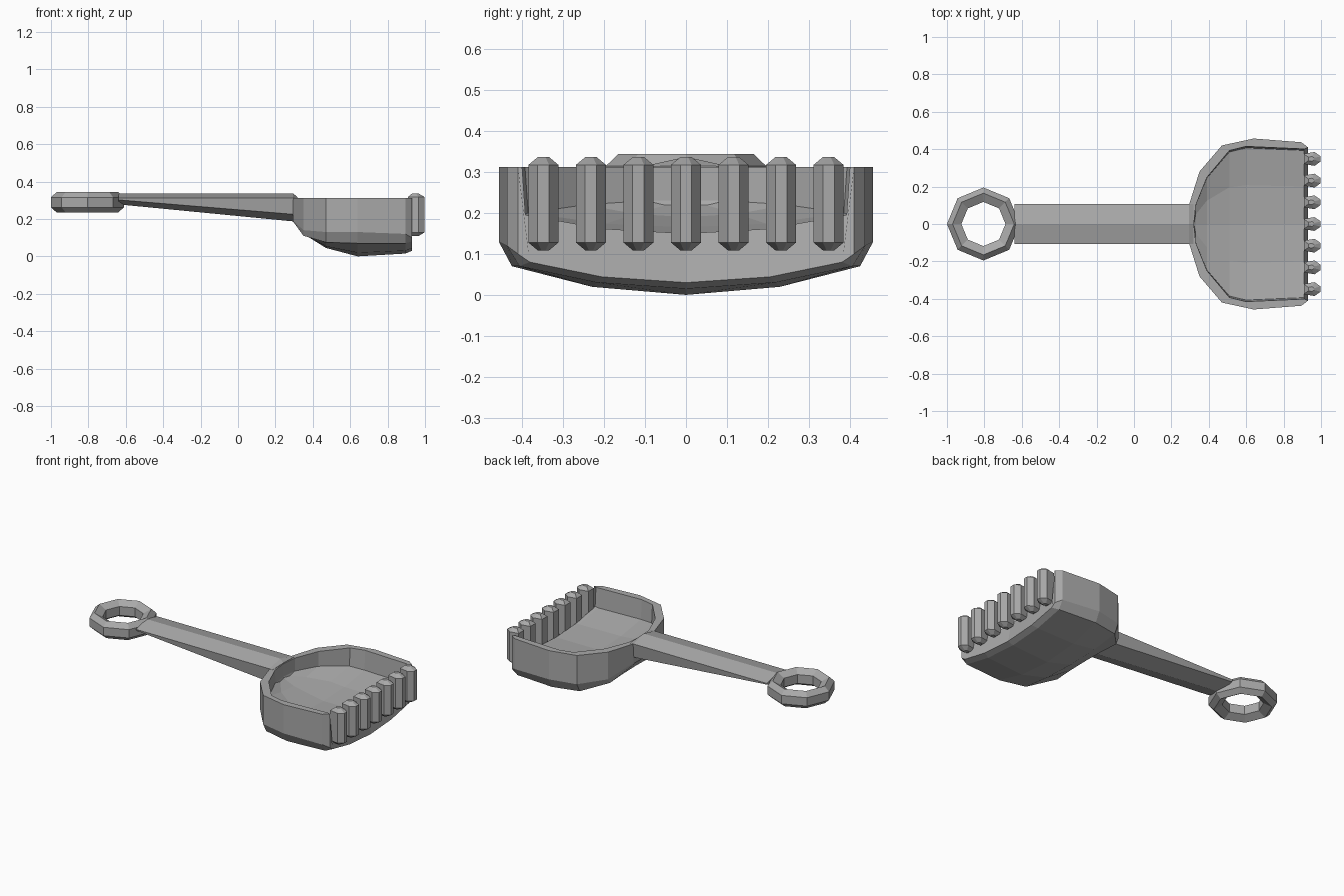
import bpy
import bmesh
from math import cos, sin, tau

cube = bpy.data.objects.get("Cube")
if cube:
    bpy.data.objects.remove(cube, do_unlink=True)

plastic = bpy.data.materials.new("grey plastic")
plastic.use_nodes = True
grey = (0.4, 0.4, 0.4, 1)
plastic.diffuse_color = grey
plastic.node_tree.nodes["Principled BSDF"].inputs["Base Color"].default_value = grey


def finish(name, bm):
    """Clean the mesh and turn it into a flat-shaded object."""
    bmesh.ops.remove_doubles(bm, verts=bm.verts[:], dist=0.0005)
    bmesh.ops.recalc_face_normals(bm, faces=bm.faces[:])
    mesh = bpy.data.meshes.new(name)
    bm.to_mesh(mesh)
    bm.free()
    mesh.materials.append(plastic)
    obj = bpy.data.objects.new(name, mesh)
    bpy.context.collection.objects.link(obj)
    return obj


def loft(name, sections, ring=False):
    """Skin closed sections; either cap both ends or join them in a ring."""
    bm = bmesh.new()
    rows = [[bm.verts.new(p) for p in section] for section in sections]
    pairs = list(zip(rows, rows[1:]))
    if ring:
        pairs.append((rows[-1], rows[0]))
    else:
        bm.faces.new(rows[0])
        bm.faces.new(rows[-1])
    for a, b in pairs:
        for i in range(len(a)):
            j = (i + 1) % len(a)
            bm.faces.new((a[i], a[j], b[j], b[i]))
    return finish(name, bm)


# Scoop: half of the open-fronted tray, mirrored across y
outer = [(.93, .41), (.895, .437), (.64, .457), (.47, .42), (.35, .28), (.295, .105), (.295, 0)]
inner = [(.91, .40), (.89, .402), (.60, .415), (.51, .393), (.39, .25), (.33, .10), (.32, 0)]
rim_z = [.312] * len(outer)
wall_z = [.10, .12, .13, .13, .14, .19, .19]
belly_edge = [.08, .07, .07, .075, .11, .187, .187]
belly_mid = [.03, .015, 0, .045, .12, .185, .187]
floor_edge = [.195, .19, .19, .20, .22, .23, .23]
floor_mid = [.15, .15, .15, .165, .19, .215, .22]


def row(outline, width, low, high=None, blend=0):
    high = high or low
    return [(x, y * width, a + (b - a) * blend)
            for (x, y), a, b in zip(outline, low, high)]


rows = [
    row(inner, 0, floor_mid),
    row(inner, .5, floor_edge, floor_mid, .75),
    row(inner, .98, floor_edge),
    row(inner, 1, rim_z),
    row(outer, 1, rim_z),
    row(outer, 1, wall_z),
    row(outer, .93, belly_edge),
    row(outer, .5, belly_edge, belly_mid, .72),
    row(outer, 0, belly_mid),
]
bm = bmesh.new()
grid = [[bm.verts.new(p) for p in r] for r in rows]
for a, b in zip(grid, grid[1:]):
    for i in range(len(a) - 1):
        bm.faces.new((a[i], a[i + 1], b[i + 1], b[i]))
bm.faces.new([r[0] for r in grid])
scoop = finish("scoop", bm)
mirror = scoop.modifiers.new("mirror", "MIRROR")
mirror.use_axis = (False, True, False)


# Handle: ridged top, deepening towards the scoop
def handle_section(x, ridge, side, keel):
    return [(x, 0, ridge), (x, .107, .313), (x, .10, side),
            (x, 0, keel), (x, -.10, side), (x, -.107, .313)]


loft("handle", [handle_section(-.64, .337, .302, .278),
                handle_section(.295, .337, .225, .187),
                handle_section(.318, .316, .235, .20)])

# Grip ring: eight-sided with a six-sided cross-section
profile = [(.195, .262), (.195, .315), (.165, .344), (.118, .318), (.118, .262), (.165, .235)]
loft("grip_ring", [[(-.805 + r * cos(tau * k / 8), r * sin(tau * k / 8), z) for r, z in profile]
                   for k in range(8)], ring=True)

# Teeth: upright pegs with tapered ends along the front lip
plan = [(.908, -.027), (.965, -.037), (.998, -.014), (.998, .014), (.965, .037), (.908, .027)]
for n in range(7):
    y0 = (n - 3) * .116
    sections = [[(.945 + (x - .945) * s, y0 + y * s, z) for x, y in plan]
                for s, z in ((.35, .108), (1, .128), (1, .317), (.35, .337))]
    loft(f"tooth_{n + 1}", sections)
